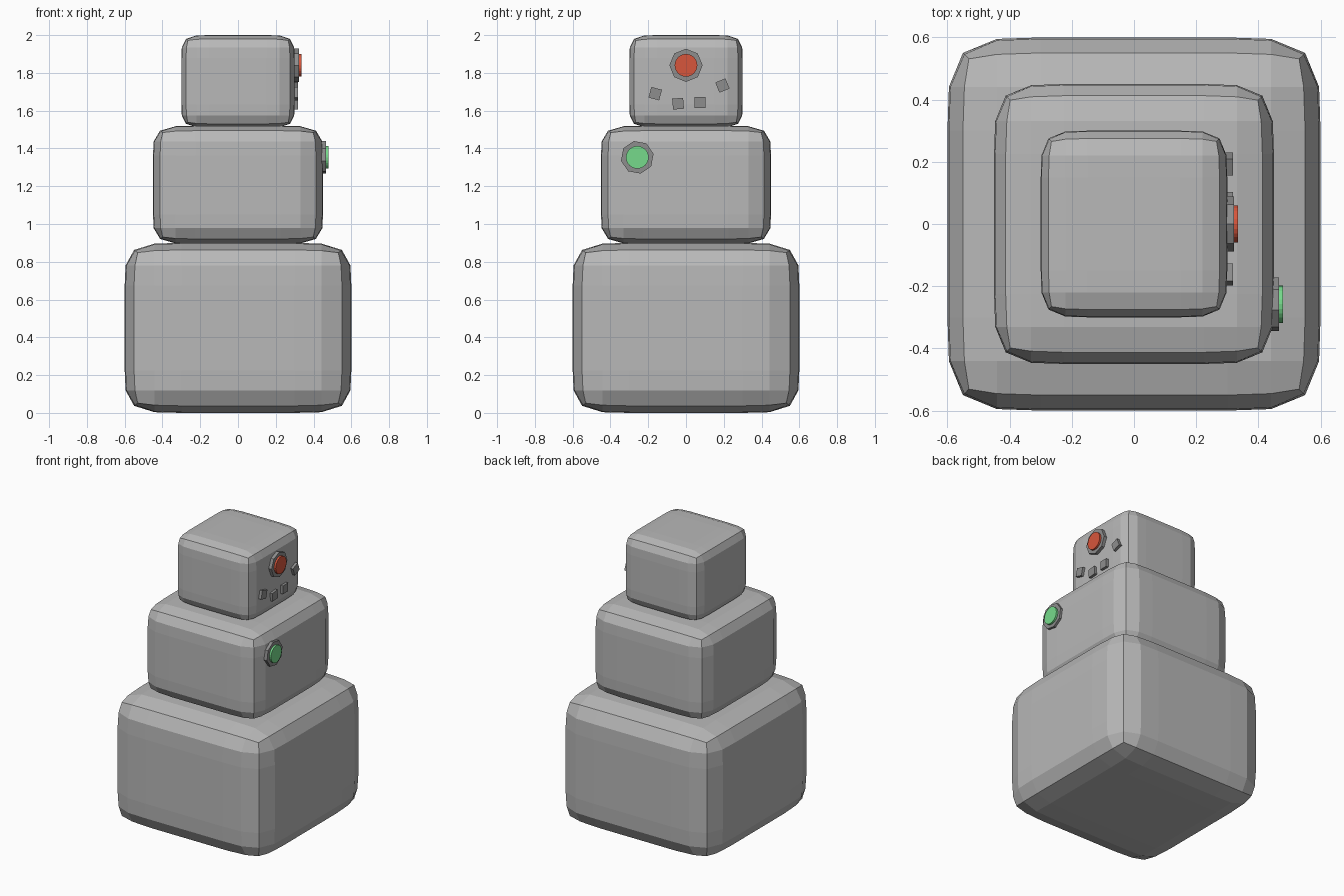
import bpy, bmesh, math
from mathutils import Matrix, Vector

if "Cube" in bpy.data.objects:
    bpy.data.objects.remove(bpy.data.objects["Cube"], do_unlink=True)


def material(name, rgb):
    m = bpy.data.materials.new(name)
    m.use_nodes = True
    colour = (*rgb, 1.0)
    m.diffuse_color = colour
    m.node_tree.nodes["Principled BSDF"].inputs["Base Color"].default_value = colour
    return m


LIGHT_GREY = material("light_grey", (0.48, 0.48, 0.48))
DARK_GREY = material("dark_grey", (0.27, 0.27, 0.27))
RED = material("red", (0.68, 0.093, 0.045))
GREEN = material("green", (0.18, 0.70, 0.26))


def finish(name, bm, mat):
    bmesh.ops.recalc_face_normals(bm, faces=bm.faces)
    mesh = bpy.data.meshes.new(name)
    bm.to_mesh(mesh)
    bm.free()
    mesh.materials.append(mat)
    obj = bpy.data.objects.new(name, mesh)
    bpy.context.collection.objects.link(obj)
    return obj


def soften(co):
    """Pull the edges and corners of a unit cube inwards."""
    size = [abs(c) for c in co]
    outer = sum(s > 0.99 for s in size)
    near = sum(0.7 < s < 0.8 for s in size)
    result = []
    for c, s in zip(co, size):
        if s > 0.99:
            s = {1: 1.0, 2: 0.917, 3: 0.885}[outer] - 0.008 * near
        elif s > 0.7:
            s = 0.735
        result.append(math.copysign(s, c))
    return Vector(result)


def soft_block(name, half, z0, z1):
    bm = bmesh.new()
    bmesh.ops.create_cube(bm, size=2)
    bmesh.ops.subdivide_edges(bm, edges=bm.edges[:], cuts=7, use_grid_fill=True)
    for v in bm.verts:
        p = soften(v.co)
        v.co = (p.x * half, p.y * half, (z0 + z1) / 2 + p.z * (z1 - z0) / 2)
    return finish(name, bm, LIGHT_GREY)


def side_prism(name, sides, radius, x0, x1, y, z, twist, mat):
    """Prism along x, with its outer cap at x1."""
    bm = bmesh.new()
    bmesh.ops.create_cone(bm, cap_ends=True, segments=sides, radius1=radius,
                          radius2=radius, depth=x1 - x0)
    place = (Matrix.Translation(((x0 + x1) / 2, y, z))
             @ Matrix.Rotation(math.radians(twist), 4, 'X')
             @ Matrix.Rotation(math.pi / 2, 4, 'Y'))
    bmesh.ops.transform(bm, matrix=place, verts=bm.verts)
    return finish(name, bm, mat)


# Three stacked blocks
soft_block("bottom_block", 0.60, 0.0, 0.90)
soft_block("middle_block", 0.45, 0.895, 1.52)
soft_block("top_block", 0.30, 1.51, 2.0)

# Round lamps, each a dark rim with a coloured lens
side_prism("red_lamp_rim", 8, 0.088, 0.28, 0.322, 0.0, 1.84, 0, DARK_GREY)
side_prism("red_lamp_lens", 24, 0.06, 0.30, 0.335, 0.0, 1.84, 0, RED)
side_prism("green_lamp_rim", 8, 0.088, 0.43, 0.466, -0.258, 1.353, 12, DARK_GREY)
side_prism("green_lamp_lens", 24, 0.06, 0.45, 0.479, -0.258, 1.353, 0, GREEN)

# Row of small square studs, each tilted a little
studs = [(-0.163, 1.69, -15), (-0.042, 1.637, 5), (0.074, 1.643, 0), (0.193, 1.733, 22)]
for i, (y, z, tilt) in enumerate(studs, 1):
    side_prism(f"stud_{i}", 4, 0.041, 0.28, 0.318, y, z, tilt + 45, DARK_GREY)
